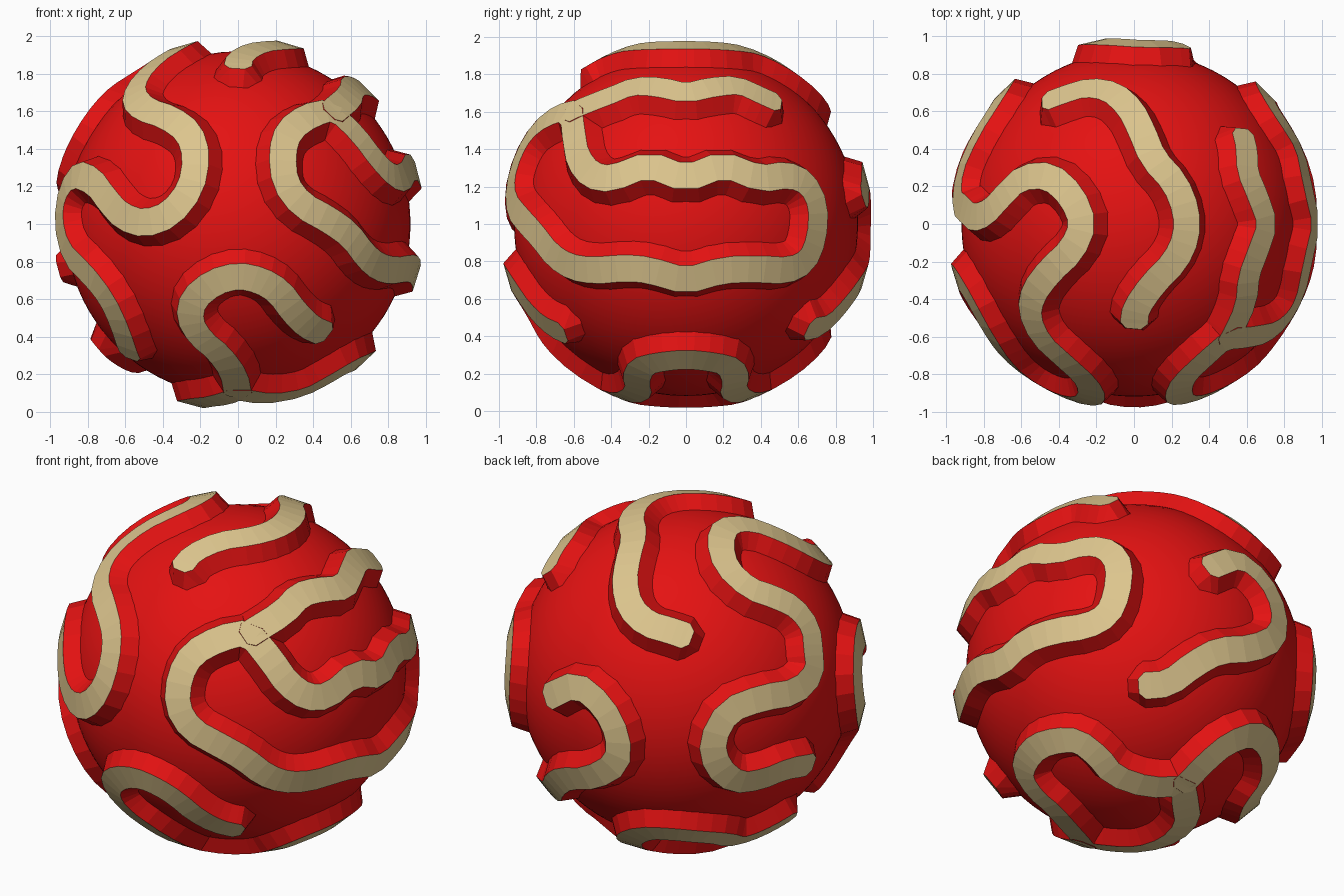
import bpy, bmesh, math
from mathutils import Vector

if "Cube" in bpy.data.objects:
    bpy.data.objects.remove(bpy.data.objects["Cube"])

BASE_R, TOP_R = 0.92, 1.0
CENTRE = Vector((0, 0, 1))
TOP_W, FOOT_W = 0.074, 0.155      # half widths of a ridge at crest and foot


def material(name, col):
    m = bpy.data.materials.new(name)
    m.diffuse_color = (*col, 1)
    m.use_nodes = True
    m.node_tree.nodes["Principled BSDF"].inputs["Base Color"].default_value = m.diffuse_color
    return m


RED = material("red", (0.78, 0.006, 0.006))
TAN = material("tan", (0.72, 0.56, 0.27))

# viewing directions (azimuth, elevation) used to place points on the sphere
FRONT, RIGHT, TOP = (0, 0), (90, 0), (0, 90)
BACK_LEFT, BACK_RIGHT, BOTTOM = (215, 25), (140, -28), None


def on_sphere(view, u, v):
    """Unit direction of the point seen at (u, v) from a viewing direction."""
    w = math.sqrt(max(0, 1 - u * u - v * v))
    if view is BOTTOM:            # plain x, y on the underside
        return Vector((u, v, -w)).normalized()
    a, e = map(math.radians, view)
    r = Vector((math.cos(a), math.sin(a), 0))
    h = Vector((math.sin(a), -math.cos(a), 0))
    f = h * math.cos(e) + Vector((0, 0, math.sin(e)))
    up = -h * math.sin(e) + Vector((0, 0, math.cos(e)))
    return (r * u + up * v + f * w).normalized()


def trace(*parts):
    return [on_sphere(view, u, v) for view, pts in parts for u, v in pts]


def soften(pts, closed):
    """One round of corner cutting."""
    n = len(pts)
    out = [] if closed else [pts[0]]
    for i in range(n if closed else n - 1):
        a, b = pts[i], pts[(i + 1) % n]
        out += [a.lerp(b, 0.25).normalized(), a.lerp(b, 0.75).normalized()]
    return out if closed else out + [pts[-1]]


def ridge(name, pts, closed=False):
    pts = soften(pts, closed)
    n = len(pts)
    bm = bmesh.new()
    rings = []

    def ring(d, t, top_w, foot_w, top_r=TOP_R):
        d = d.normalized()
        s = d.cross(t).normalized()
        spec = ((-foot_w, 0.905), (-top_w, top_r), (top_w, top_r), (foot_w, 0.905))
        return [bm.verts.new((d + s * w).normalized() * r + CENTRE) for w, r in spec]

    def tip(d, t):
        """Blunt end: a narrower crest, then a slope to the ground."""
        return [ring(d + t * 0.035, t, 0.04, 0.13),
                ring(d + t * 0.11, t, 0.04, 0.075, 0.905)]

    for i, d in enumerate(pts):
        a = pts[(i - 1) % n] if closed or i else d
        b = pts[(i + 1) % n] if closed or i < n - 1 else d
        t = (b - a).normalized()
        if not closed and i == 0:
            s1, s2 = tip(d, -t)
            rings += [s2[::-1], s1[::-1]]
        rings.append(ring(d, t, TOP_W, FOOT_W))
        if not closed and i == n - 1:
            rings += tip(d, t)
    m = len(rings)
    for i in range(m if closed else m - 1):
        a, b = rings[i], rings[(i + 1) % m]
        cap = not closed and i in (0, m - 2)
        for k in range(3):
            f = bm.faces.new((a[k], a[k + 1], b[k + 1], b[k]))
            f.material_index = 1 if k == 1 and not cap else 0
    # every face looks away from the sphere centre
    bm.normal_update()
    for f in bm.faces:
        if f.normal.dot(f.calc_center_median() - CENTRE) < 0:
            f.normal_flip()
    me = bpy.data.meshes.new(name)
    bm.to_mesh(me)
    bm.free()
    me.materials.append(RED)
    me.materials.append(TAN)
    ob = bpy.data.objects.new(name, me)
    bpy.context.collection.objects.link(ob)


# round body
bpy.ops.mesh.primitive_ico_sphere_add(subdivisions=5, radius=BASE_R, location=CENTRE)
body = bpy.context.object
body.name = "ball_body"
body.data.materials.append(RED)
bpy.ops.object.shade_smooth()

# right side: closed meander with one branch
ridge("right_loop_ridge", trace(
    (FRONT, [(.50, .61), (.38, .58), (.27, .50), (.235, .38), (.25, .22), (.34, .10),
             (.49, .02), (.60, -.06), (.68, -.17)]),
    (RIGHT, [(-.62, -.23), (-.50, -.25), (-.33, -.235), (-.2, -.245), (0, -.305),
             (.2, -.245), (.38, -.24), (.55, -.25), (.65, -.20), (.70, -.08), (.71, .10),
             (.65, .22), (.55, .265), (.4, .24), (.2, .32), (0, .24), (-.2, .32),
             (-.4, .24), (-.51, .26), (-.58, .35), (-.60, .47)])), closed=True)
ridge("right_upper_ridge", trace(
    (RIGHT, [(-.62, .60), (-.42, .68), (-.28, .74), (-.15, .735), (0, .70), (.15, .735),
             (.28, .745), (.4, .69), (.48, .655)])))

# top ridge
ridge("top_ridge", trace(
    (TOP, [(0, -.53), (.01, -.45), (.1, -.32), (.22, -.2), (.28, -.07), (.28, .07),
           (.22, .22), (.1, .35), (.04, .5), (-.02, .62), (-.12, .71), (-.25, .73),
           (-.38, .69), (-.46, .66)])))

# long left ridge, from the left side over the top and down the front
ridge("left_long_ridge", trace(
    (BACK_LEFT, [(.68, -.51), (.56, -.53), (.42, -.59), (.28, -.61), (.17, -.52),
                 (.14, -.38), (.23, -.21), (.42, -.14), (.61, -.11), (.71, 0), (.70, .12)]),
    (TOP, [(-.86, .03), (-.78, .06), (-.7, .15), (-.6, .25), (-.45, .26), (-.33, .15),
           (-.27, 0), (-.33, -.14), (-.45, -.25), (-.54, -.37), (-.56, -.48)]),
    (FRONT, [(-.5, .61), (-.37, .57), (-.26, .49), (-.22, .36), (-.25, .19), (-.36, .05),
             (-.5, 0), (-.62, .04), (-.7, .13), (-.77, .23), (-.87, .27), (-.94, .17),
             (-.96, .02), (-.92, -.15), (-.8, -.27), (-.7, -.4), (-.63, -.55),
             (-.58, -.70)])))

# back ridge
ridge("back_ridge", trace(
    (BACK_RIGHT, [(.42, .55), (.57, .61), (.72, .49), (.80, .32), (.79, .17), (.65, .10),
                  (.47, .09), (.33, .01), (.19, -.10), (.06, -.11)])))

# underside: closed loop with a front and a back branch
half = [(.66, .14), (.6, .24), (.48, .27), (.36, .25), (.16, .32), (0, .42),
        (-.1, .32), (-.22, .2)]
ridge("bottom_loop_ridge", trace(
    (BOTTOM, [(.69, 0)] + half + [(-.265, 0)] + [(x, -y) for x, y in reversed(half)])),
    closed=True)
ridge("bottom_front_ridge", trace(
    (BOTTOM, [(0, -.42)]),
    (FRONT, [(-.02, -.80), (-.1, -.69), (-.2, -.61), (-.26, -.51), (-.24, -.4),
             (-.13, -.31), (0, -.275), (.12, -.30), (.22, -.36), (.3, -.47),
             (.38, -.55), (.46, -.585)])))
ridge("bottom_back_ridge", trace(
    (BOTTOM, [(0, .42), (-.03, .58), (-.1, .69), (-.24, .74), (-.38, .69), (-.5, .58),
              (-.57, .46), (-.57, .34), (-.62, .25), (-.7, .15), (-.75, .06)])))
